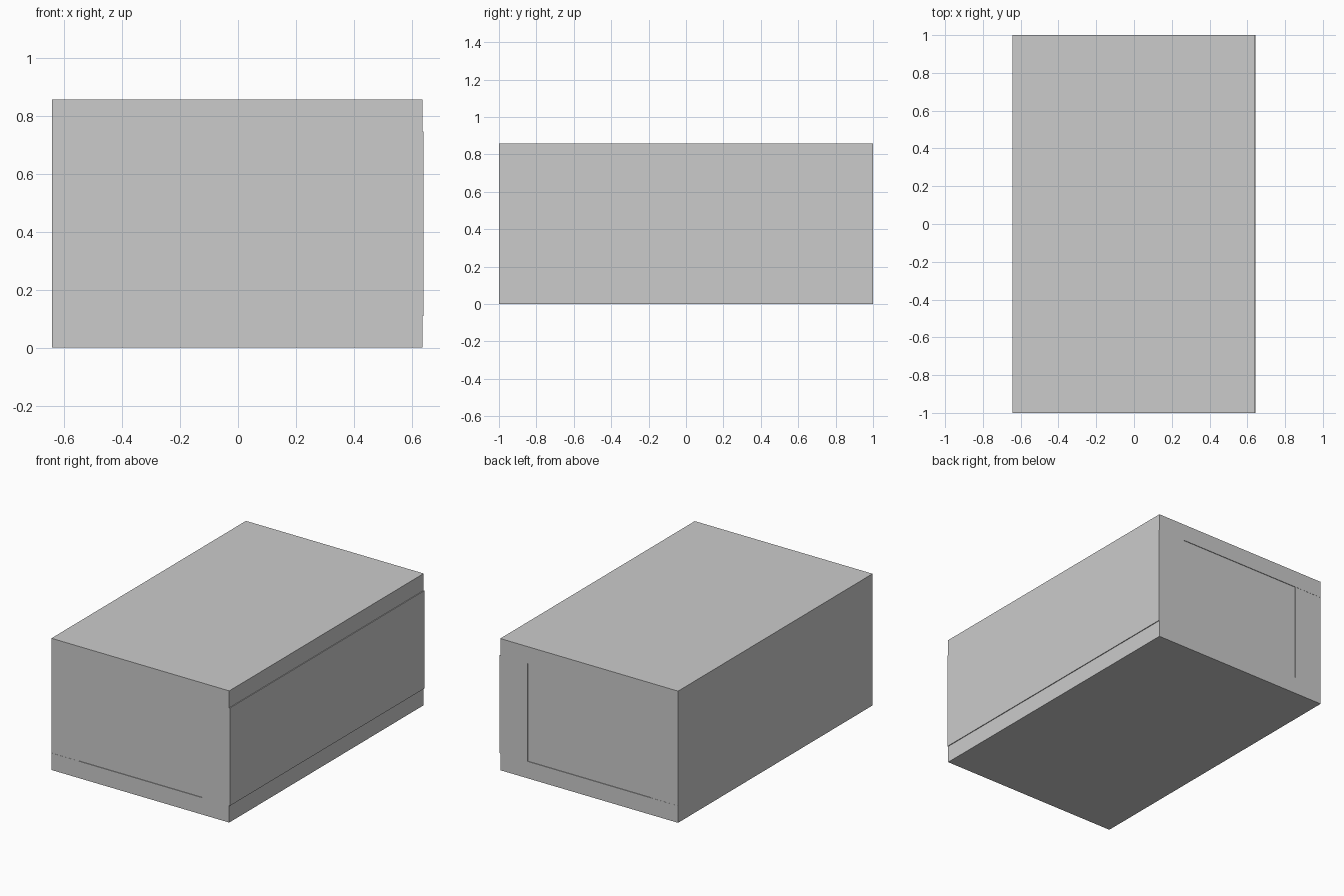
import bpy

if "Cube" in bpy.data.objects:
    bpy.data.objects.remove(bpy.data.objects["Cube"])


def box(name, x0, x1, y0, y1, z0, z1):
    bpy.ops.mesh.primitive_cube_add(size=1, location=((x0 + x1) / 2, (y0 + y1) / 2, (z0 + z1) / 2))
    ob = bpy.context.object
    ob.name = name
    ob.scale = (x1 - x0, y1 - y0, z1 - z0)
    bpy.ops.object.transform_apply(location=False, rotation=False, scale=True)
    return ob


LOW, HIGH, TOP = 0.11, 0.747, 0.857
LEFT, RIGHT = -0.643, 0.637

# Base and lid slabs
box("base_slab", LEFT, RIGHT, -1, 1, 0, LOW)
box("lid_slab", LEFT, RIGHT, -1, 1, HIGH, TOP)

# Long side walls, the right one standing slightly proud of the slabs
box("left_wall", LEFT, -0.443, -0.999, 0.999, LOW, HIGH)
box("right_wall", 0.441, 0.642, -1, 1, LOW, HIGH)

# End panels set just behind the wall ends
for name, side in (("front_panel", -1), ("back_panel", 1)):
    ys = sorted((side * 0.87, side * 0.996))
    box(name, -0.443, 0.441, ys[0], ys[1], LOW, HIGH)
